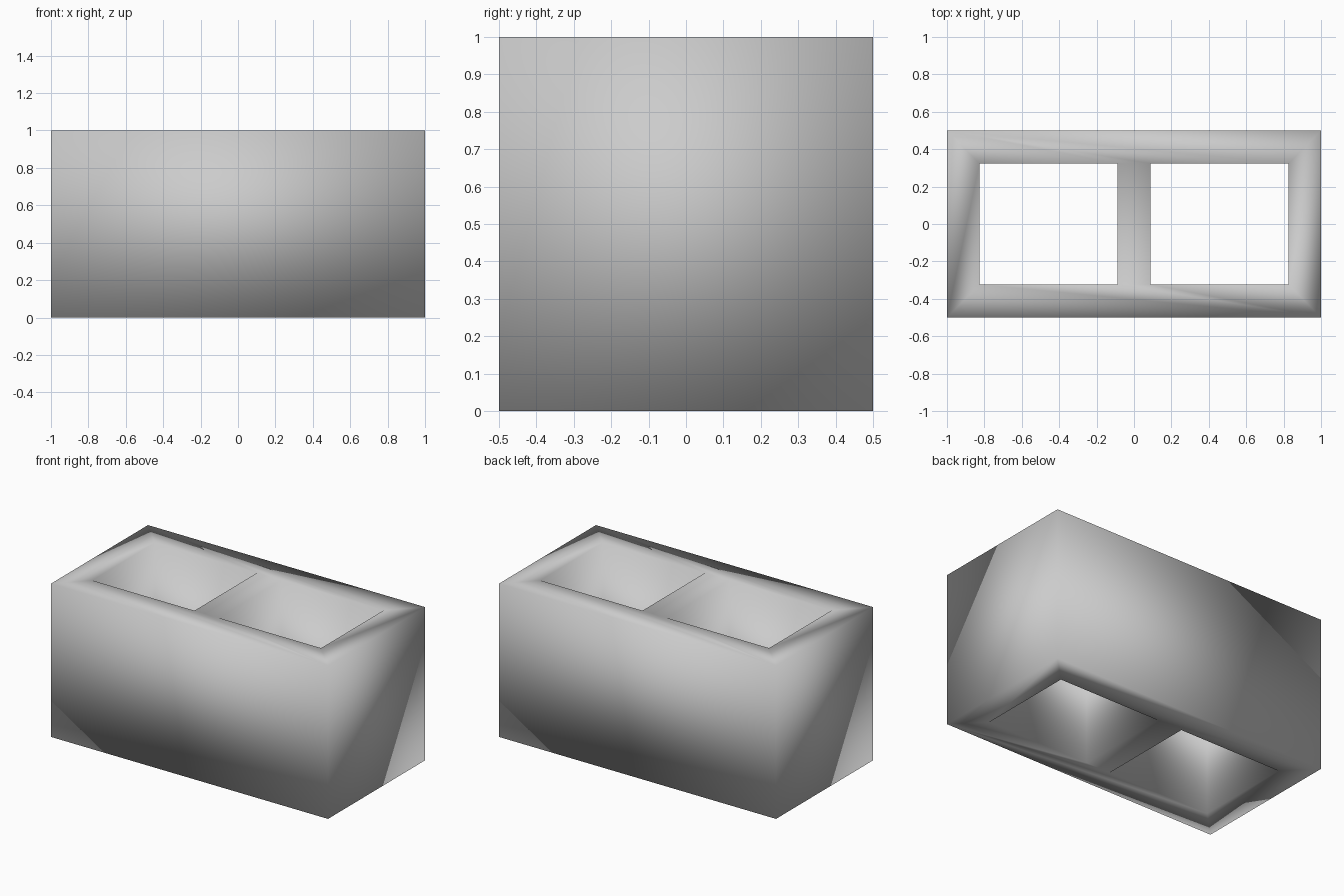
import bpy
import bmesh

cube = bpy.data.objects.get("Cube")
if cube:
    bpy.data.objects.remove(cube, do_unlink=True)

HALF_X, HALF_Y, HEIGHT = 1.0, 0.5, 1.0
HOLE_IN, HOLE_OUT, HOLE_Y = 0.088, 0.826, 0.323

# Concrete colour
concrete = bpy.data.materials.new("concrete grey")
concrete.use_nodes = True
grey = (0.6, 0.6, 0.6, 1.0)
concrete.diffuse_color = grey
concrete.node_tree.nodes["Principled BSDF"].inputs["Base Color"].default_value = grey

bm = bmesh.new()


def ring(x0, x1, y, z):
    """Four corners, counter-clockwise from front left of the plan."""
    return [bm.verts.new(p) for p in ((x0, -y, z), (x1, -y, z), (x1, y, z), (x0, y, z))]


def walls(low, high):
    for i in range(4):
        j = (i + 1) % 4
        bm.faces.new((low[i], low[j], high[j], high[i]))


# Outer shell and the two through holes, each as a bottom and a top ring
outer, west, east = [
    [ring(x0, x1, y, z) for z in (0, HEIGHT)]
    for x0, x1, y in ((-HALF_X, HALF_X, HALF_Y),
                      (-HOLE_OUT, -HOLE_IN, HOLE_Y),
                      (HOLE_IN, HOLE_OUT, HOLE_Y))
]
for low, high in (outer, west, east):
    walls(low, high)

# Top and bottom rims: two ends, the middle web and two long sides
for o, w, e in zip(outer, west, east):
    bm.faces.new((o[0], w[0], w[3], o[3]))
    bm.faces.new((o[2], e[2], e[1], o[1]))
    bm.faces.new((w[1], e[0], e[3], w[2]))
    bm.faces.new((o[0], o[1], e[1], e[0], w[1], w[0]))
    bm.faces.new((o[2], o[3], w[3], w[2], e[3], e[2]))

bmesh.ops.recalc_face_normals(bm, faces=bm.faces)

# The whole block is shaded smooth, corners included
for face in bm.faces:
    face.smooth = True

mesh = bpy.data.meshes.new("hollow_block")
bm.to_mesh(mesh)
bm.free()
mesh.materials.append(concrete)
block = bpy.data.objects.new("hollow_block", mesh)
bpy.context.collection.objects.link(block)
